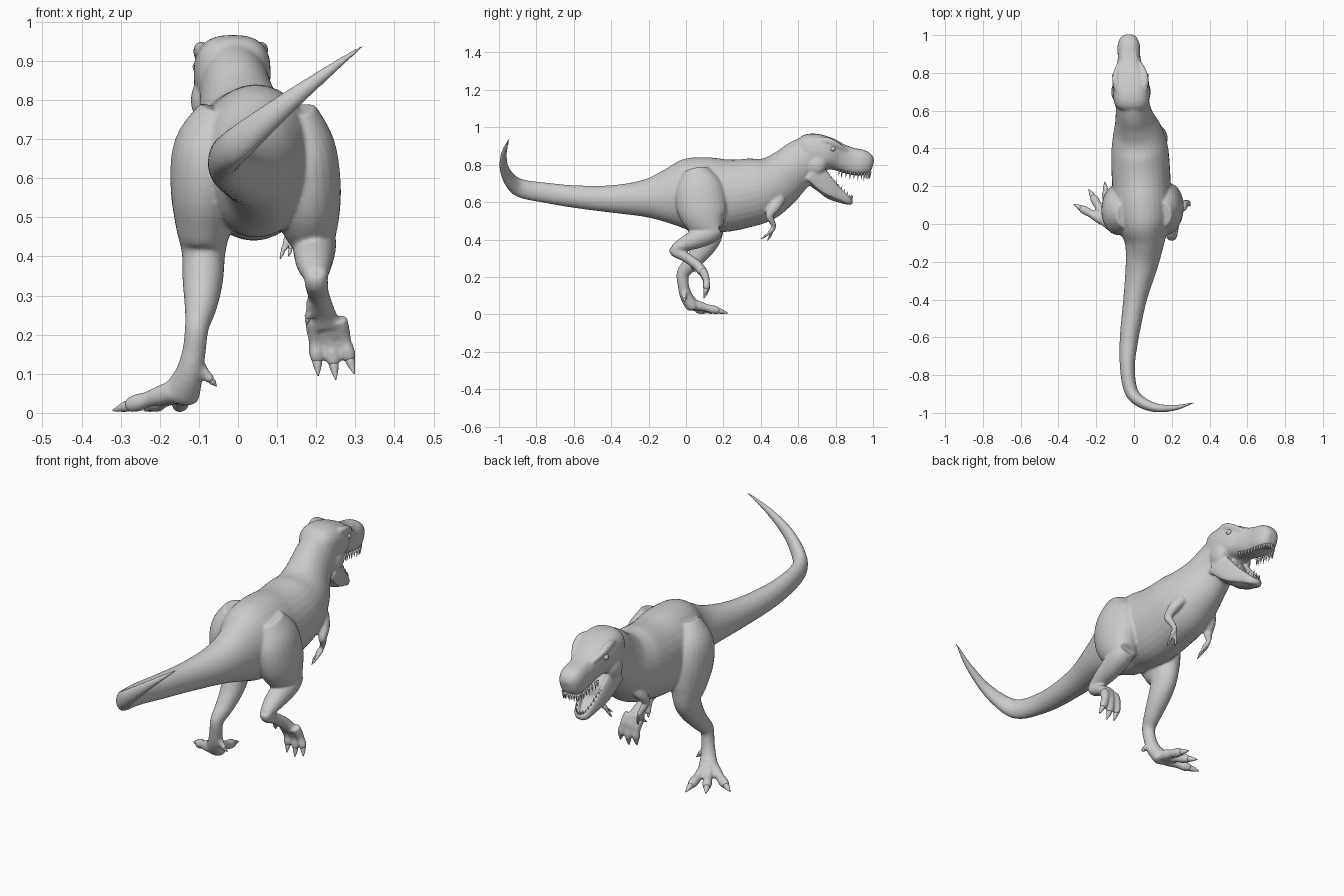
import bpy, bmesh, math
from mathutils import Vector, Matrix

X, Y, Z = Vector((1, 0, 0)), Vector((0, 1, 0)), Vector((0, 0, 1))


def catmull(p, steps=5):
    q = [p[0]] + list(p) + [p[-1]]
    out = []
    for i in range(1, len(q) - 2):
        for k in range(steps):
            t = k / steps
            out.append([0.5 * (2 * b + (c - a) * t + (2 * a - 5 * b + 4 * c - d) * t * t
                        + (3 * b - a - 3 * c + d) * t ** 3)
                        for a, b, c, d in zip(q[i - 1], q[i], q[i + 1], q[i + 2])])
    return out + [list(p[-1])]


def loft(bm, stations, ref=Z, power=2.0, n=24):
    """Stations are x, y, z, radius across ref, radius along ref."""
    pts = catmull(stations)
    rings = []
    for i, s in enumerate(pts):
        t = (Vector(pts[min(i + 1, len(pts) - 1)][:3]) - Vector(pts[max(i - 1, 0)][:3])).normalized()
        up = (ref - ref.dot(t) * t).normalized()
        side = t.cross(up)
        ring = []
        for k in range(n):
            c, d = math.cos(2 * math.pi * k / n), math.sin(2 * math.pi * k / n)
            c = math.copysign(abs(c) ** (2 / power), c)
            d = math.copysign(abs(d) ** (2 / power), d)
            ring.append(bm.verts.new(Vector(s[:3]) + side * c * max(s[3], .002) + up * d * max(s[4], .002)))
        rings.append(ring)
    for a, b in zip(rings, rings[1:]):
        for k in range(n):
            bm.faces.new((a[k], a[(k + 1) % n], b[(k + 1) % n], b[k]))
    bm.faces.new(rings[0][::-1])
    bm.faces.new(rings[-1])


def ball(bm, loc, size, pitch=0.0):
    m = Matrix.Translation(loc) @ Matrix.Rotation(pitch, 4, 'X') @ Matrix.Diagonal((*size, 1))
    bmesh.ops.create_uvsphere(bm, u_segments=16, v_segments=10, radius=1, matrix=m)


def finish(bm, name):
    bmesh.ops.recalc_face_normals(bm, faces=bm.faces)
    for f in bm.faces:
        f.smooth = True
    me = bpy.data.meshes.new(name)
    bm.to_mesh(me)
    bm.free()
    ob = bpy.data.objects.new(name, me)
    bpy.context.collection.objects.link(ob)
    return ob


body, claws, teeth, eyes = (bmesh.new() for _ in range(4))

# tail, torso and neck
loft(body, [
    (.32, -.945, .94, .004, .004), (.22, -.972, .865, .015, .016), (.11, -.972, .78, .024, .03),
    (.02, -.93, .705, .032, .043), (-.02, -.87, .67, .036, .05), (-.035, -.75, .65, .04, .054),
    (-.025, -.6, .63, .05, .06), (.005, -.4, .617, .062, .073), (.04, -.22, .62, .085, .10),
    (.055, -.1, .63, .105, .145), (.05, 0, .64, .14, .19), (.045, .1, .645, .155, .195),
    (.04, .2, .635, .155, .195), (.035, .3, .645, .155, .185), (.03, .4, .667, .15, .175),
    (.02, .48, .705, .132, .15), (.005, .55, .76, .105, .13), (-.005, .61, .81, .092, .122),
    (-.012, .68, .85, .088, .115)], n=32)

# skull and snout
loft(body, [
    (-.012, .60, .88, .06, .05), (-.012, .63, .88, .088, .082), (-.014, .69, .872, .098, .094),
    (-.018, .76, .86, .094, .086), (-.023, .82, .84, .072, .074), (-.026, .88, .82, .06, .072),
    (-.028, .94, .81, .06, .07), (-.029, .98, .80, .046, .054), (-.03, .998, .795, .022, .028)], power=2.6)

# lower jaw: cheek, floor and two side bars
loft(body, [(-.014, .64, .80, .08, .06), (-.016, .69, .745, .09, .06), (-.017, .735, .70, .07, .055),
            (-.02, .77, .647, .052, .032), (-.025, .83, .612, .036, .018), (-.027, .87, .598, .02, .013)])
for s in (-1, 1):
    loft(body, [(-.017 + s * .075, .68, .765, .02, .06), (-.02 + s * .06, .76, .685, .015, .05),
                (-.024 + s * .044, .82, .643, .013, .033), (-.027 + s * .026, .868, .61, .013, .022),
                (-.028, .882, .602, .012, .018)], n=12)
    # cheek bulge, brow ridge, nose ridge and eye
    ball(body, (-.016 + s * .075, .70, .80), (.03, .05, .055), -.5)
    loft(body, [(-.016 + s * .07, .69, .925, .012, .012), (-.018 + s * .078, .745, .93, .018, .02),
                (-.02 + s * .074, .80, .91, .017, .017), (-.023 + s * .05, .86, .872, .01, .01)], n=12)
    loft(body, [(-.023 + s * .04, .83, .885, .012, .012), (-.026 + s * .03, .90, .872, .014, .014),
                (-.028 + s * .025, .96, .855, .01, .01)], n=12)
    ball(eyes, (-.019 + s * .084, .785, .885), (.013, .015, .014))

# teeth
def tooth(p, d, r, h):
    d = Vector(d).normalized()
    m = Matrix.Translation(Vector(p) + d * h / 2) @ Z.rotation_difference(d).to_matrix().to_4x4()
    bmesh.ops.create_cone(teeth, cap_ends=True, segments=8, radius1=r, radius2=.0008, depth=h, matrix=m)

for s in (-1, 1):
    upper = catmull([(.054, .82, .775), (.047, .88, .762), (.045, .94, .755), (.03, .975, .758), (.006, .987, .765)], 3)
    for i, (hw, y, z) in enumerate(upper):
        tooth((-.027 + s * hw, y, z), (0, -.12, -1), .006, .034 + .006 * (i % 2))
    lower = catmull([(.054, .795, .703), (.042, .835, .665), (.026, .878, .624), (.006, .892, .612)], 3)
    for i, (hw, y, z) in enumerate(lower):
        tooth((-.026 + s * hw, y - .01, z - .008), (0, .35, 1), .005, .028 + .006 * (i % 2))

# raised leg
loft(body, [(.14, .05, .77, .07, .06), (.163, .07, .68, .125, .085), (.175, .085, .58, .135, .088),
            (.182, .115, .50, .113, .078), (.19, .15, .445, .06, .06)], X)
loft(body, [(.19, .17, .46, .045, .05), (.195, .13, .437, .056, .056), (.195, .07, .41, .055, .053),
            (.195, 0, .38, .042, .045), (.2, -.065, .348, .026, .03)], X)
loft(body, [(.2, -.07, .36, .022, .025), (.2, -.055, .335, .03, .03), (.205, 0, .305, .026, .028),
            (.215, .06, .262, .027, .032), (.222, .09, .225, .026, .042)], X)

# planted leg
loft(body, [(-.04, .05, .77, .07, .06), (-.073, .06, .68, .12, .09), (-.085, .08, .58, .13, .088),
            (-.088, .105, .48, .105, .072), (-.088, .115, .41, .075, .056), (-.09, .08, .34, .057, .052),
            (-.095, .03, .275, .043, .042), (-.105, -.015, .22, .035, .031), (-.112, -.015, .16, .03, .03),
            (-.125, .0, .10, .033, .036), (-.145, .03, .05, .036, .048), (-.15, .04, .03, .025, .04)], X)

# toes with claws
def toe(base, tip, r, ref, bulge):
    a, b = Vector(base), Vector(tip)
    def st(t, rad):
        return (*(a.lerp(b, t) + Y * bulge * 4 * t * (1 - t)), rad, rad)
    loft(body, [st(0, r), st(.25, r * .88), st(.42, r * .72), st(.58, r * .8), st(.72, r * .68), st(.78, r * .4)], ref, n=12)
    loft(claws, [st(.68, r * .45), st(.78, r * .48), st(.9, r * .28), st(1, r * .05)], ref, n=12)

for bx, tx, tz in ((.195, .205, .095), (.23, .25, .085), (.255, .297, .1)):
    toe((bx, .085, .24), (tx, .095, tz), .025, X, .02)
for b, t in (((-.165, .02, .055), (-.32, .105, .006)), ((-.155, .035, .055), (-.24, .185, .006)),
             ((-.135, .03, .055), (-.155, .225, .006))):
    toe(b, t, .029, Z, 0)
toe((-.10, -.005, .12), (-.055, -.005, .068), .017, Y, -.005)
toe((.19, .02, .285), (.175, .05, .225), .015, X, 0)

# small arms with two fingers
for s in (-1, 1):
    c = .035
    loft(body, [(c + s * .085, .50, .62, .035, .03), (c + s * .115, .475, .575, .03, .024),
                (c + s * .125, .445, .53, .021, .02), (c + s * .118, .458, .50, .017, .016),
                (c + s * .105, .47, .468, .013, .013), (c + s * .10, .455, .445, .013, .014)], X, n=12)
    toe((c + s * .107, .458, .45), (c + s * .095, .40, .402), .011, X, .004)
    toe((c + s * .093, .46, .45), (c + s * .073, .435, .395), .011, X, .004)

# fuse the skin into one smooth surface
skin = finish(body, "body")
rm = skin.modifiers.new("fuse", 'REMESH')
rm.mode = 'VOXEL'
rm.voxel_size = .0065
rm.use_smooth_shade = True
sm = skin.modifiers.new("soften", 'SMOOTH')
sm.factor = .5
sm.iterations = 6

finish(claws, "claws")
finish(eyes, "eyes")
rows = finish(teeth, "teeth")
